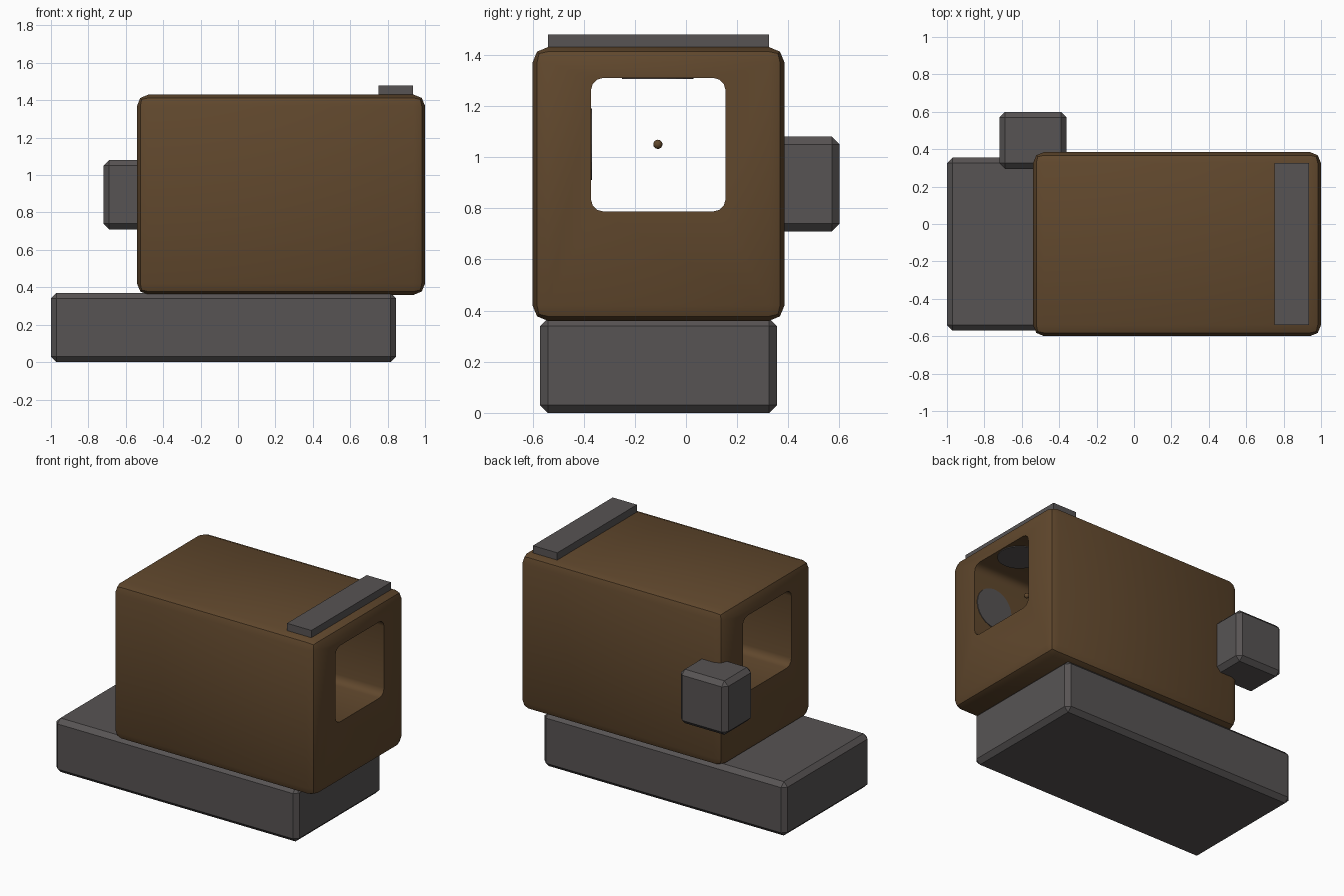
import bpy, bmesh, math
from mathutils import Matrix, Vector

if "Cube" in bpy.data.objects:
    bpy.data.objects.remove(bpy.data.objects["Cube"])


def material(name, colour):
    m = bpy.data.materials.new(name)
    m.diffuse_color = (*colour, 1)
    m.use_nodes = True
    m.node_tree.nodes["Principled BSDF"].inputs["Base Color"].default_value = m.diffuse_color
    return m


brown = material("brown", (0.118, 0.064, 0.026))
grey = material("dark grey", (0.096, 0.088, 0.088))


def finish(name, bm, mat):
    me = bpy.data.meshes.new(name)
    bm.to_mesh(me)
    bm.free()
    me.materials.append(mat)
    ob = bpy.data.objects.new(name, me)
    bpy.context.collection.objects.link(ob)
    return ob


def box(name, lo, hi, mat, bevel=0.0, segments=1):
    lo, hi = Vector(lo), Vector(hi)
    bm = bmesh.new()
    bmesh.ops.create_cube(bm, size=1, matrix=Matrix.Translation((lo + hi) / 2)
                          @ Matrix.Diagonal((*(hi - lo), 1)))
    if bevel:
        bmesh.ops.bevel(bm, geom=bm.edges[:], offset=bevel, segments=segments,
                        profile=0.5, affect='EDGES')
    return finish(name, bm, mat)


def disc(name, centre, radius, rotation, mat):
    bm = bmesh.new()
    bmesh.ops.create_cone(bm, cap_ends=True, segments=24, radius1=radius, radius2=radius,
                          depth=0.008, matrix=Matrix.Translation(centre) @ rotation)
    return finish(name, bm, mat)


# Chamfered base, side block and flat top strip
box("base", (-1.0, -0.57, 0.0), (0.845, 0.355, 0.37), grey, 0.03)
box("side_block", (-0.72, 0.295, 0.71), (-0.36, 0.60, 1.08), grey, 0.03)
box("top_strip", (0.75, -0.54, 1.40), (0.935, 0.325, 1.48), grey)

# Rounded housing with a square tunnel running through its length
housing = box("housing", (-0.54, -0.60, 0.36), (1.0, 0.385, 1.43), brown, 0.06, 2)
cutter = box("tunnel_cutter", (-1.0, -0.372, 0.787), (1.5, 0.155, 1.31), brown, 0.05, 3)
mod = housing.modifiers.new("tunnel", 'BOOLEAN')
mod.operation = 'DIFFERENCE'
mod.solver = 'EXACT'
mod.object = cutter
bpy.context.view_layer.objects.active = housing
housing.select_set(True)
bpy.ops.object.modifier_apply(modifier=mod.name)
bpy.data.objects.remove(cutter)
bpy.ops.object.shade_smooth_by_angle(angle=math.radians(35))

# Thin grey patches inside the tunnel, on the ceiling and the front wall
disc("ceiling_patch", (0.85, -0.11, 1.309), 0.14, Matrix.Identity(4), grey)
disc("wall_patch", (0.84, -0.371, 1.05), 0.14, Matrix.Rotation(math.pi / 2, 4, 'X'), grey)

# Small bead on the tunnel axis
bm = bmesh.new()
bmesh.ops.create_uvsphere(bm, u_segments=12, v_segments=8, radius=0.018,
                          matrix=Matrix.Translation((0.79, -0.11, 1.05)))
for f in bm.faces:
    f.smooth = True
finish("tunnel_bead", bm, brown)
